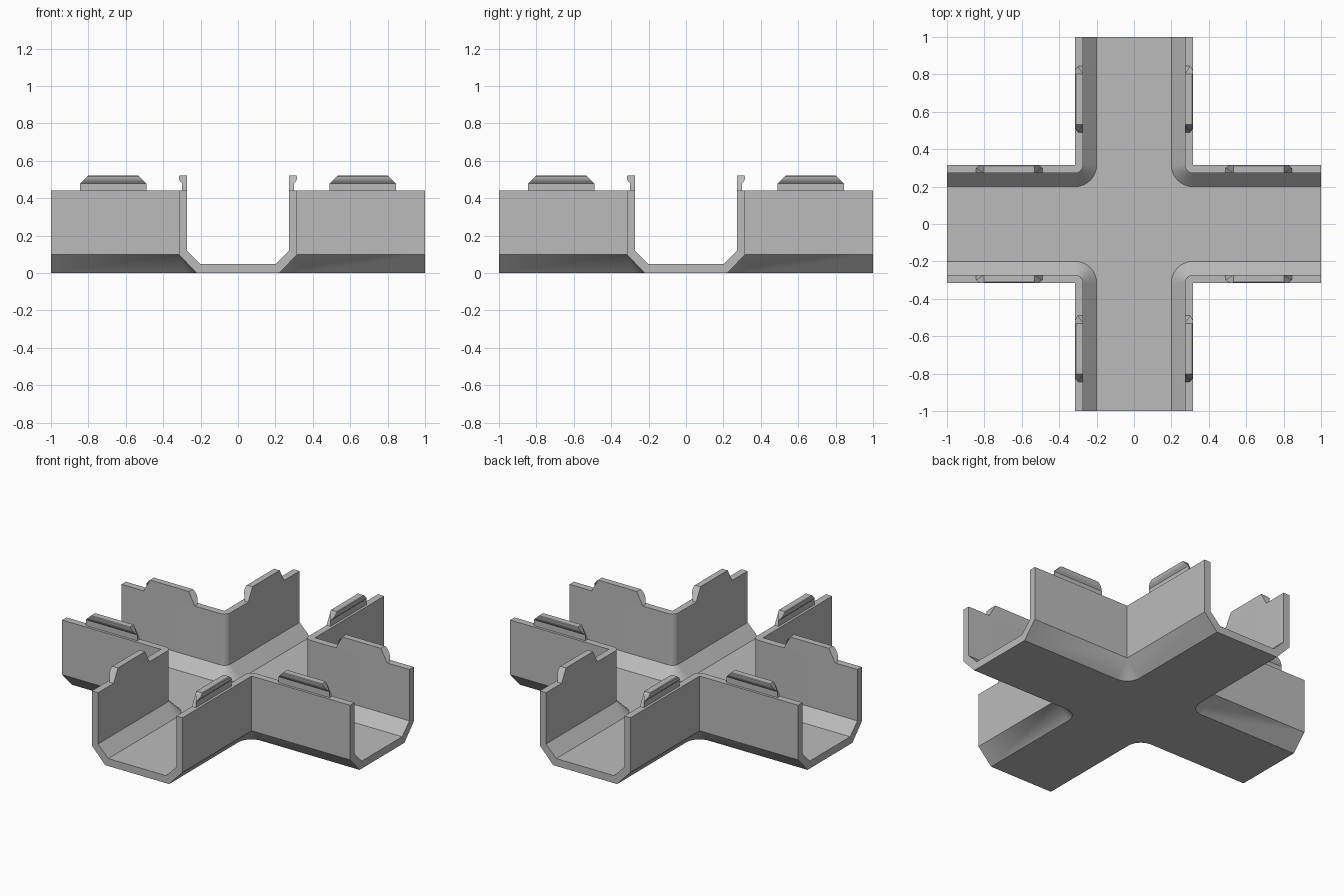
import bpy, bmesh
from math import pi, cos, sin, radians

cube = bpy.data.objects.get("Cube")
if cube:
    bpy.data.objects.remove(cube, do_unlink=True)

WALL = 0.315      # outer wall distance from the centre line
THICK = 0.043     # wall thickness
TOP = 0.441       # wall height
ARC_STEPS = 10
QUADRANTS = [(1, 1), (-1, 1), (-1, -1), (1, -1)]

grey = bpy.data.materials.new("plain grey")
grey.use_nodes = True
colour = (0.5, 0.5, 0.5, 1)
grey.diffuse_color = colour
grey.node_tree.nodes["Principled BSDF"].inputs["Base Color"].default_value = colour


def finish(name, bm):
    bmesh.ops.remove_doubles(bm, verts=bm.verts, dist=1e-4)
    bmesh.ops.recalc_face_normals(bm, faces=bm.faces)
    mesh = bpy.data.meshes.new(name)
    bm.to_mesh(mesh)
    bm.free()
    mesh.materials.append(grey)
    obj = bpy.data.objects.new(name, mesh)
    bpy.context.collection.objects.link(obj)
    bpy.ops.object.select_all(action="DESELECT")
    obj.select_set(True)
    bpy.context.view_layer.objects.active = obj
    bpy.ops.object.shade_smooth_by_angle(angle=radians(25))
    return obj


def corner_path(inset):
    """Plan line along one arm, round the corner pivot, along the next arm."""
    pts = [(1, WALL - inset)]
    for i in range(ARC_STEPS + 1):
        a = -pi / 2 - i / ARC_STEPS * pi / 2
        pts.append((WALL + inset * cos(a), WALL + inset * sin(a)))
    return pts + [(WALL - inset, 1)]


# Wall section as (inset from outer face, height), underside to inner floor
section = [(0.093, 0), (0, 0.098), (0, TOP), (THICK, TOP),
           (THICK, 0.119), (0.115, 0.047)]

# Cross-shaped channel: one swept wall per quadrant, joined by floor and rims
bm = bmesh.new()
walls = []
for sx, sy in QUADRANTS:
    rows = [[bm.verts.new((x * sx, y * sy, z)) for x, y in corner_path(d)]
            for d, z in section]
    if sx * sy < 0:
        rows = [r[::-1] for r in rows]
    walls.append(rows)
    for lower, upper in zip(rows, rows[1:]):
        for i in range(len(lower) - 1):
            quad = (lower[i], lower[i + 1], upper[i + 1], upper[i])
            unique = []
            for v in quad:
                if all((v.co - u.co).length > 1e-5 for u in unique):
                    unique.append(v)
            if len(unique) > 2:
                bm.faces.new(unique)
for level in (0, -1):
    bm.faces.new([v for rows in walls for v in rows[level]])
for k in range(4):
    here, after = walls[k], walls[(k + 1) % 4]
    bm.faces.new([r[-1] for r in here] + [r[0] for r in reversed(after)])
finish("cross_channel", bm)

# Snap tabs: hooked section, ends narrowing towards the top
tab_section = [(THICK, TOP), (0.016, TOP), (0.016, 0.478), (0.006, 0.489),
               (0, 0.503), (0, 0.517), (0.004, 0.521), (THICK, 0.521)]
START, END, NECK = 0.49, 0.845, 0.478


def snap_tab(name, sx, sy, along_y):
    bm = bmesh.new()
    ends = []
    for base, direction in ((START, 1), (END, -1)):
        ring = []
        for inset, z in tab_section:
            run = base + direction * max(0, z - NECK)
            x, y = run, WALL - inset
            if along_y:
                x, y = y, x
            ring.append(bm.verts.new((x * sx, y * sy, z)))
        bm.faces.new(ring)
        ends.append(ring)
    a, b = ends
    for i in range(len(a)):
        j = (i + 1) % len(a)
        bm.faces.new((a[i], a[j], b[j], b[i]))
    finish(name, bm)


for sx, sy in QUADRANTS:
    place = ("back" if sy > 0 else "front") + ("_left" if sx > 0 else "_right")
    snap_tab("snap_tab_side_arm_" + place, sx, sy, False)
    snap_tab("snap_tab_long_arm_" + place, sx, sy, True)
